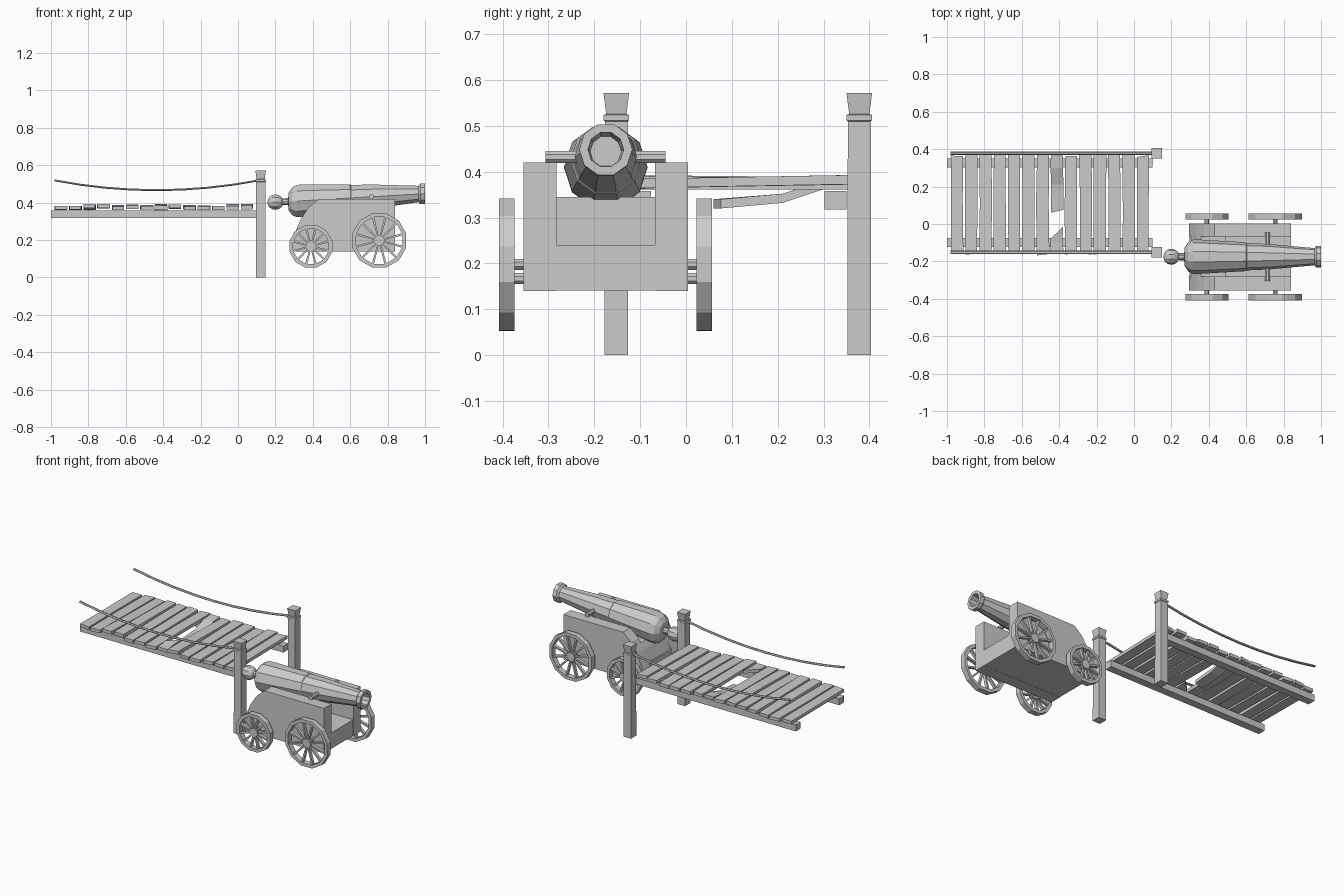
import bpy, bmesh, math, random
from mathutils import Vector, Matrix

if "Cube" in bpy.data.objects:
    bpy.data.objects.remove(bpy.data.objects["Cube"])

random.seed(4)
grey = bpy.data.materials.new("plain grey")
grey.diffuse_color = (0.6, 0.6, 0.6, 1)
grey.use_nodes = True
grey.node_tree.nodes["Principled BSDF"].inputs["Base Color"].default_value = grey.diffuse_color


def finish(name, bm):
    bmesh.ops.recalc_face_normals(bm, faces=bm.faces)
    me = bpy.data.meshes.new(name)
    bm.to_mesh(me)
    bm.free()
    me.materials.append(grey)
    ob = bpy.data.objects.new(name, me)
    bpy.context.collection.objects.link(ob)
    return ob


def loft(bm, rings, cap=True, closed=False):
    """Skin a list of point rings; optionally cap the ends or join last to first."""
    vs = [[bm.verts.new(p) for p in r] for r in rings]
    n = len(vs[0])
    pairs = list(zip(vs, vs[1:])) + ([(vs[-1], vs[0])] if closed else [])
    for a, b in pairs:
        for i in range(n):
            bm.faces.new((a[i], a[(i + 1) % n], b[(i + 1) % n], b[i]))
    if cap and not closed:
        bm.faces.new(vs[0])
        bm.faces.new(vs[-1])


def box(name, x0, x1, y0, y1, z0, z1):
    bm = bmesh.new()
    loft(bm, [[(x0, y0, z), (x1, y0, z), (x1, y1, z), (x0, y1, z)] for z in (z0, z1)])
    return finish(name, bm)


def extrude_y(name, profile, y0, y1):
    bm = bmesh.new()
    loft(bm, [[(x, y, z) for x, z in profile] for y in (y0, y1)])
    return finish(name, bm)


def rod_y(bm, x, z, r, y0, y1, n=8):
    loft(bm, [[(x + r * math.cos((i + .5) * math.tau / n), y, z + r * math.sin((i + .5) * math.tau / n))
               for i in range(n)] for y in (y0, y1)])


# ---- bridge: beams, posts, ropes ----
MID = 0.113
for s, side in ((-1, "near"), (1, "far")):
    yb, yp = MID + s * 0.213, MID + s * 0.265
    box(side + "_beam", -1.0, 0.10, yb - 0.024, yb + 0.024, 0.318, 0.358)

    bm = bmesh.new()
    loft(bm, [[(0.121 + a * h, yp + b * h, z) for a, b in ((-1, -1), (1, -1), (1, 1), (-1, 1))]
              for z, h in ((0, .026), (.51, .025), (.512, .028), (.524, .028),
                           (.526, .022), (.572, .028))])
    finish(side + "_post", bm)

    bm = bmesh.new()
    rings = []
    for i in range(9):
        x = -0.98 + i * 1.09 / 8
        z = 0.467 + 0.052 * ((x + 0.435) / 0.545) ** 2
        rings.append([(x, yp + .009 * math.cos(k * math.tau / 6), z + .006 * math.sin(k * math.tau / 6))
                      for k in range(6)])
    loft(bm, rings)
    finish(side + "_rope", bm)


# ---- bridge: planks, uneven, one of them broken ----
def plank(name, xa, xb, path, skew0=0.0, skew1=0.0, t=0.02):
    """path holds (y, bottom z); skews slant the two ends."""
    bm = bmesh.new()
    rings = []
    for i, (y, z) in enumerate(path):
        k = skew0 if i == 0 else skew1 if i == len(path) - 1 else 0
        j0, j1 = random.uniform(-.003, .003), random.uniform(-.003, .003)
        rings.append([(xa + j0, y - k, z), (xb + j1, y + k, z),
                      (xb + j1, y + k, z + t), (xa + j0, y - k, z + t)])
    loft(bm, rings)
    return finish(name, bm)


for i in range(14):
    xa = -0.98 + i * 0.0765
    xb = xa + 0.066
    if i == 7:
        plank("broken_plank_far", xa, xb, [(.068, .32), (.21, .332), (.30, .362), (.365, .368)], .008)
        plank("broken_plank_near", xa, xb, [(-.155, .364), (-.10, .366), (-.048, .372)], 0, .032)
        continue
    za, zb = random.uniform(.360, .374), random.uniform(.360, .374)
    ya, yb = random.uniform(-.165, -.145), random.uniform(.362, .378)
    plank("plank", xa, xb, [(ya, za), (.11, (za + zb) / 2), (yb, zb)],
          random.uniform(-.005, .005), random.uniform(-.005, .005))

# ---- cannon barrel: ten-sided lathe on a slightly raised axis ----
CY = -0.175


def axis_z(x):
    return 0.402 + 0.058 * (x - 0.2)


bm = bmesh.new()
profile = [(.225, .018), (.268, .02), (.271, .05), (.29, .078), (.315, .091), (.36, .091),
           (.60, .077), (.605, .073), (.72, .068), (.965, .046), (.975, .058), (1.0, .058),
           (1.0, .039), (.93, .034)]
loft(bm, [[(x, CY + r * math.cos(k * math.tau / 10), axis_z(x) + r * math.sin(k * math.tau / 10))
           for k in range(10)] for x, r in profile])
finish("barrel", bm)

bm = bmesh.new()
bmesh.ops.create_uvsphere(bm, u_segments=10, v_segments=8, radius=.043,
                          matrix=Matrix.Translation((.2, CY, .403)) @ Matrix.Rotation(math.pi / 2, 4, 'Y'))
finish("rear_knob", bm)

bm = bmesh.new()
rod_y(bm, .713, .432, .014, -.306, -.045)
finish("trunnion", bm)

# ---- carriage ----
cheek = [(.295, .14), (.84, .14), (.84, .42), (.43, .42), (.375, .372), (.335, .31), (.295, .22)]
extrude_y("near_cheek", cheek, -.355, -.282)
extrude_y("far_cheek", cheek, -.068, .004)
box("carriage_floor", .296, .839, -.283, -.067, .141, .24)
extrude_y("breech_bed", [(.297, .2), (.49, .2), (.49, .345), (.357, .345), (.335, .31), (.297, .22)],
          -.283, -.067)


# ---- wheels and axles ----
def wheel(name, x, z, r, y0, y1, n=12):
    bm = bmesh.new()
    ym, w = (y0 + y1) / 2, (y1 - y0) / 2
    rings = []
    for k in range(n):
        a = (k + .5) * math.tau / n
        c, s = math.cos(a), math.sin(a)
        rings.append([(x + q * c, y, z + q * s)
                      for q, y in ((r, y0), (r, y1), (r - .02, y1), (r - .02, y0))])
    loft(bm, rings, closed=True)
    rod_y(bm, x, z, .028, ym - w * .9, ym + w * .9, n)
    # spokes widen towards the rim
    for k in range(n):
        a = (k + .5) * math.tau / n
        u, v = Vector((math.cos(a), 0, math.sin(a))), Vector((-math.sin(a), 0, math.cos(a)))
        o = Vector((x, ym, z))
        loft(bm, [[o + u * d + v * (h * p) + Vector((0, w * .55 * q, 0))
                   for p, q in ((-1, -1), (1, -1), (1, 1), (-1, 1))]
                  for d, h in ((.02, .004), (r - .014, .006))])
    finish(name, bm)


for end, x, z, r in (("rear", .39, .167, .118), ("front", .755, .198, .149)):
    wheel(end + "_wheel_near", x, z, r, -.408, -.374)
    wheel(end + "_wheel_far", x, z, r, .023, .057)
    bm = bmesh.new()
    rod_y(bm, x, z, .013, -.39, .04)
    finish(end + "_axle", bm)
